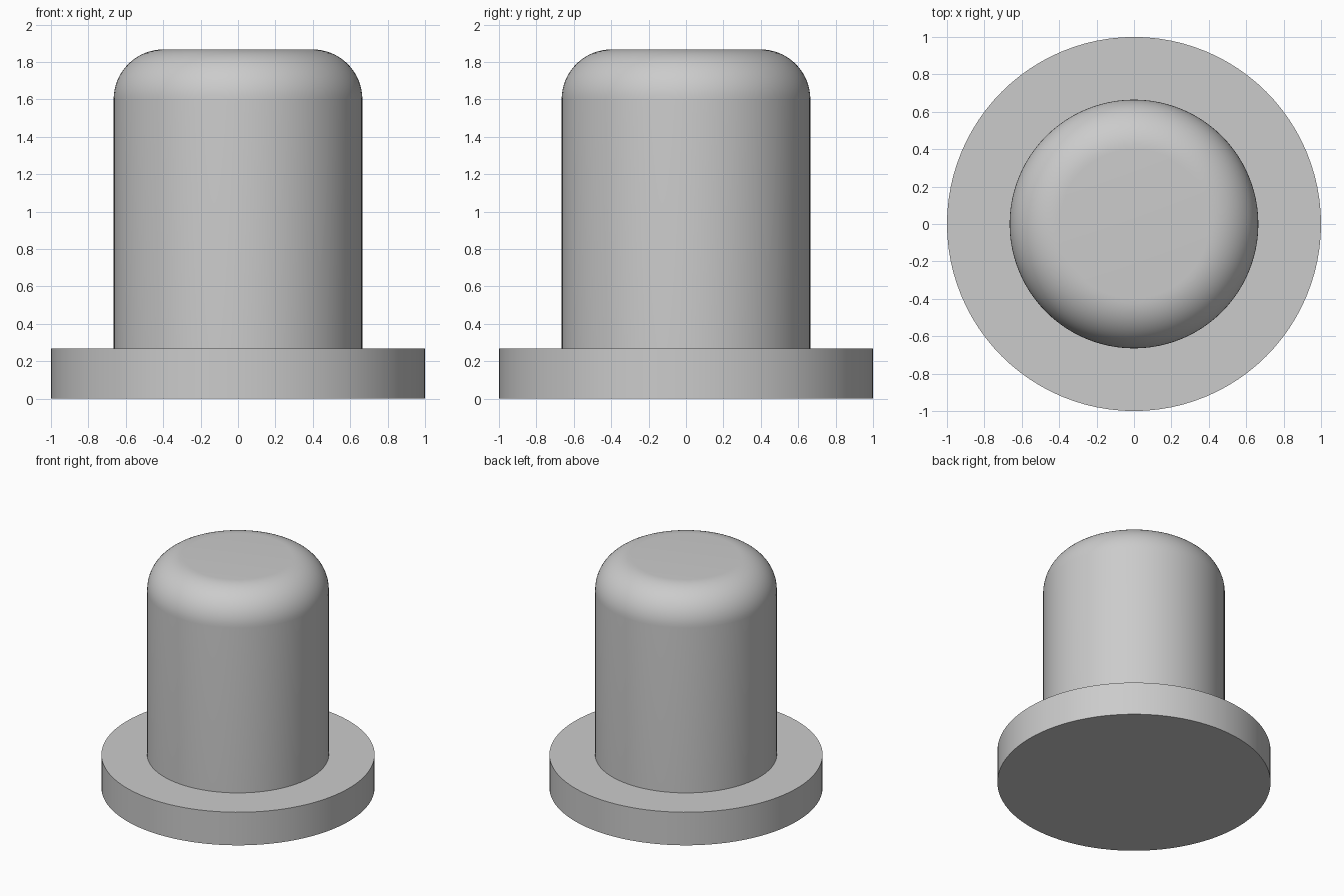
import bpy
import bmesh
from math import cos, sin, pi, radians

cube = bpy.data.objects.get("Cube")
if cube:
    bpy.data.objects.remove(cube, do_unlink=True)

SEGMENTS = 96
FLANGE_R, FLANGE_H = 1.0, 0.267
BODY_R, TOP_Z, FILLET = 0.665, 1.867, 0.267
FILLET_STEPS = 16

# Plain grey material
grey = bpy.data.materials.new("plain_grey")
grey.use_nodes = True
colour = (0.6, 0.6, 0.6, 1.0)
grey.diffuse_color = colour
grey.node_tree.nodes["Principled BSDF"].inputs["Base Color"].default_value = colour


def lathe(name, profile):
    """Revolve (radius, z) points about z and cap both ends."""
    bm = bmesh.new()
    rings = []
    for r, z in profile:
        angles = [2 * pi * i / SEGMENTS for i in range(SEGMENTS)]
        rings.append([bm.verts.new((r * cos(a), r * sin(a), z)) for a in angles])
    for low, high in zip(rings, rings[1:]):
        for i in range(SEGMENTS):
            j = (i + 1) % SEGMENTS
            bm.faces.new((low[i], low[j], high[j], high[i]))
    bm.faces.new(rings[0][::-1])
    bm.faces.new(rings[-1])
    mesh = bpy.data.meshes.new(name)
    bm.to_mesh(mesh)
    bm.free()
    mesh.materials.append(grey)
    obj = bpy.data.objects.new(name, mesh)
    bpy.context.collection.objects.link(obj)
    bpy.ops.object.select_all(action="DESELECT")
    obj.select_set(True)
    bpy.context.view_layer.objects.active = obj
    bpy.ops.object.shade_smooth_by_angle(angle=radians(30))
    return obj


# Flange disc, stepped in to a round body with a filleted top edge
profile = [(FLANGE_R, 0), (FLANGE_R, FLANGE_H), (BODY_R, FLANGE_H)]
for k in range(FILLET_STEPS + 1):
    a = pi / 2 * k / FILLET_STEPS
    profile.append((BODY_R - FILLET * (1 - cos(a)), TOP_Z - FILLET * (1 - sin(a))))
lathe("flanged_plug", profile)
